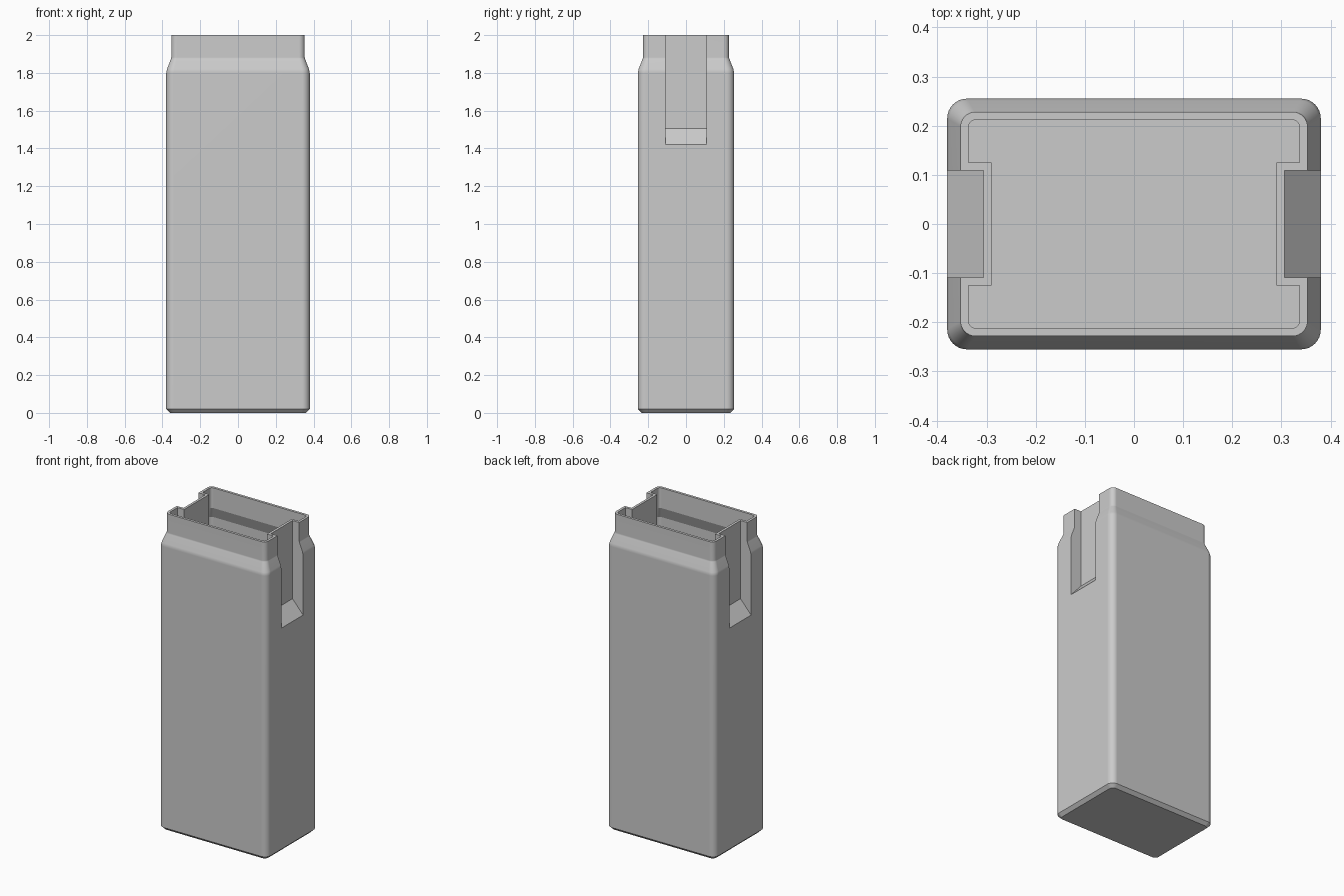
import bpy, bmesh
from math import cos, sin, pi

if "Cube" in bpy.data.objects:
    bpy.data.objects.remove(bpy.data.objects["Cube"])

WALL = 0.016

grey = bpy.data.materials.new("light grey")
grey.use_nodes = True
colour = (0.6, 0.6, 0.6, 1)
grey.diffuse_color = colour
grey.node_tree.nodes["Principled BSDF"].inputs["Base Color"].default_value = colour


def finish(name, bm):
    bmesh.ops.recalc_face_normals(bm, faces=bm.faces)
    mesh = bpy.data.meshes.new(name)
    bm.to_mesh(mesh)
    bm.free()
    mesh.materials.append(grey)
    ob = bpy.data.objects.new(name, mesh)
    bpy.context.collection.objects.link(ob)
    return ob


def rounded_ring(bm, hx, hy, r, z, seg=8):
    """Ring of vertices round a rectangle with rounded corners."""
    ring = []
    for k, (sx, sy) in enumerate([(1, 1), (-1, 1), (-1, -1), (1, -1)]):
        for i in range(seg + 1):
            a = (k + i / seg) * pi / 2
            ring.append(bm.verts.new((sx * (hx - r) + r * cos(a),
                                      sy * (hy - r) + r * sin(a), z)))
    return ring


def loft(name, levels):
    """Closed solid through levels of (height, inset, corner radius)."""
    bm = bmesh.new()
    rings = [rounded_ring(bm, 0.38 - d, 0.255 - d, r, z) for z, d, r in levels]
    for a, b in zip(rings, rings[1:]):
        n = len(a)
        for i in range(n):
            j = (i + 1) % n
            bm.faces.new((a[i], a[j], b[j], b[i]))
    bm.faces.new(rings[0])
    bm.faces.new(rings[-1])
    return finish(name, bm)


def notch(name, side, x, half_y, z_in, z_out):
    """Side channel with a floor that slopes down outwards."""
    profile = [(x, 2.2), (x, z_in), (0.5, z_out), (0.5, 2.2)]
    bm = bmesh.new()
    face = bm.faces.new([bm.verts.new((side * px, -half_y, pz)) for px, pz in profile])
    out = bmesh.ops.extrude_face_region(bm, geom=[face])
    verts = [v for v in out["geom"] if isinstance(v, bmesh.types.BMVert)]
    bmesh.ops.translate(bm, verts=verts, vec=(0, 2 * half_y, 0))
    return finish(name, bm)


def apply(ob, mod):
    bpy.ops.object.select_all(action="DESELECT")
    bpy.context.view_layer.objects.active = ob
    ob.select_set(True)
    bpy.ops.object.modifier_apply(modifier=mod.name)


def cut(ob, cutter):
    mod = ob.modifiers.new("cut", "BOOLEAN")
    mod.operation = "DIFFERENCE"
    mod.solver = "EXACT"
    mod.object = cutter
    apply(ob, mod)
    bpy.data.objects.remove(cutter)


# Outer body with chamfered base, sloping shoulder and neck
body = loft("bottle_body", [(0, 0.02, 0.025), (0.02, 0, 0.04), (1.80, 0, 0.04),
                            (1.82, 0.004, 0.039), (1.875, 0.0255, 0.03),
                            (1.882, 0.027, 0.03), (2, 0.027, 0.03)])

# Hollow following the outside one wall thickness in
cavity = loft("cavity", [(WALL, 0.03, 0.018), (0.03, WALL, 0.026), (1.80, WALL, 0.026),
                         (1.872, 0.043, 0.016), (2.1, 0.043, 0.016)])

# Channels on both narrow sides, with their own walls inside
for side in (1, -1):
    cut(body, notch("channel", side, 0.306, 0.109, 1.505, 1.284))
    cut(cavity, notch("channel_wall", side, 0.29, 0.125, 1.498, 1.26))
cut(body, cavity)

# Smooth corners, crisp flats
bpy.ops.object.select_all(action="DESELECT")
bpy.context.view_layer.objects.active = body
body.select_set(True)
bpy.ops.object.shade_smooth_by_angle(angle=0.35)
weighted = body.modifiers.new("weighted_normals", "WEIGHTED_NORMAL")
weighted.keep_sharp = True
